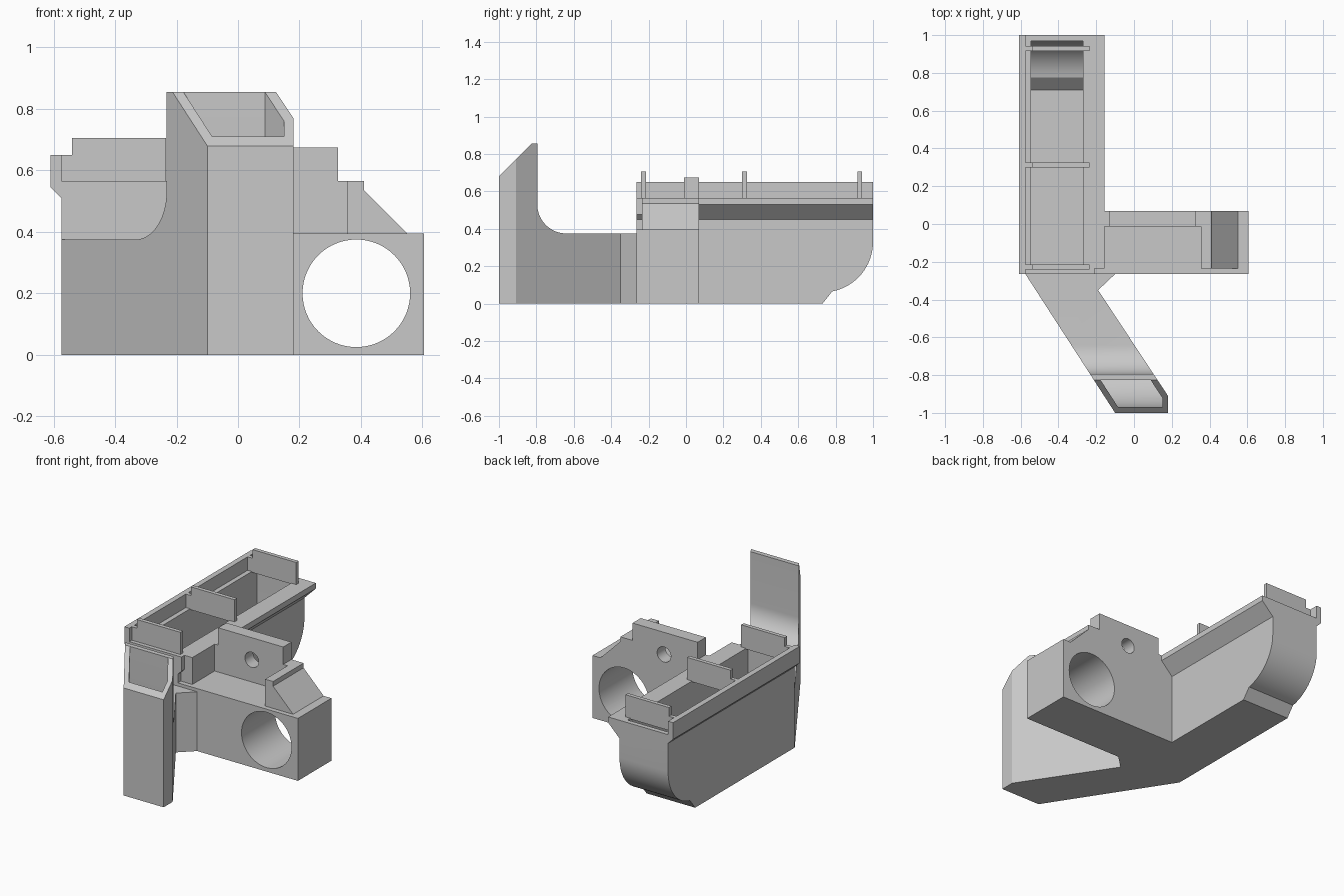
import bpy
import bmesh
from math import cos, sin, radians
from mathutils import Vector

cube = bpy.data.objects.get("Cube")
if cube:
    bpy.data.objects.remove(cube, do_unlink=True)

grey = bpy.data.materials.new("light_grey")
grey.use_nodes = True
grey.diffuse_color = (0.58, 0.58, 0.58, 1)
grey.node_tree.nodes["Principled BSDF"].inputs["Base Color"].default_value = (0.58, 0.58, 0.58, 1)


def prism(name, axis, points, lo, hi):
    """Extrude a 2D outline along an axis, from lo to hi."""
    place = {
        "x": lambda a, b, d: (d, a, b),
        "y": lambda a, b, d: (a, d, b),
        "z": lambda a, b, d: (a, b, d),
    }[axis]
    bm = bmesh.new()
    face = bm.faces.new([bm.verts.new(place(a, b, lo)) for a, b in points])
    ext = bmesh.ops.extrude_face_region(bm, geom=[face])
    verts = [g for g in ext["geom"] if isinstance(g, bmesh.types.BMVert)]
    bmesh.ops.translate(bm, verts=verts, vec=Vector(place(0, 0, hi - lo)))
    bmesh.ops.recalc_face_normals(bm, faces=bm.faces)
    mesh = bpy.data.meshes.new(name)
    bm.to_mesh(mesh)
    bm.free()
    mesh.materials.append(grey)
    obj = bpy.data.objects.new(name, mesh)
    bpy.context.collection.objects.link(obj)
    return obj


def rect(a0, b0, a1, b1):
    return [(a0, b0), (a1, b0), (a1, b1), (a0, b1)]


def arc(ca, cb, r, start, end, n=16):
    angles = [radians(start + (end - start) * i / n) for i in range(n + 1)]
    return [(ca + r * cos(t), cb + r * sin(t)) for t in angles]


def combine(target, tool, operation):
    """Apply a boolean to target and discard the tool."""
    mod = target.modifiers.new("boolean", "BOOLEAN")
    mod.operation = operation
    mod.solver = "EXACT"
    mod.object = tool
    bpy.context.view_layer.update()
    graph = bpy.context.evaluated_depsgraph_get()
    mesh = bpy.data.meshes.new_from_object(target.evaluated_get(graph))
    target.modifiers.clear()
    target.data = mesh
    bpy.data.objects.remove(tool, do_unlink=True)


# Trough: cross-section with flanges, trimmed by the rounded side profile
trough_section = [(-0.575, 0), (-0.575, 0.51), (-0.61, 0.545), (-0.61, 0.65),
                  (-0.575, 0.65), (-0.575, 0.565), (-0.155, 0.565),
                  (-0.155, 0.53), (-0.235, 0.45), (-0.235, 0)]
housing = prism("housing", "y", trough_section, -0.265, 1.0)
trough_side = [(-0.4, -0.1), (0.65, -0.1), (0.73, 0)]
trough_side += arc(0.73, 0.33, 0.27, -79, 0) + [(1.1, 0.33), (1.1, 0.8), (-0.4, 0.8)]
combine(housing, prism("trough_trim", "x", trough_side, -0.8, 0.2), "INTERSECT")
combine(housing, prism("flange_notch", "z", rect(-0.21, -0.3, -0.1, -0.235), 0.4, 0.7), "DIFFERENCE")

# Angled chute with its upright mouth
chute_plan = [(-0.575, -0.25), (-0.575, -0.265), (-0.1, -1), (0.18, -1),
              (0.18, -0.91), (-0.19, -0.35), (-0.1, -0.265), (-0.1, -0.25)]
chute = prism("chute", "z", chute_plan, 0, 1)
chute_side = [(-0.1, -0.1), (-1.1, -0.1), (-1.1, 0.58), (-0.825, 0.855), (-0.795, 0.855)]
chute_side += arc(-0.64, 0.53, 0.155, 180, 270) + [(-0.1, 0.375)]
combine(chute, prism("chute_trim", "x", chute_side, -0.8, 0.5), "INTERSECT")
combine(housing, chute, "UNION")

# Bracket block, filler beside the trough, back plate and gusset
combine(housing, prism("bracket", "y", rect(-0.25, 0, 0.605, 0.395), -0.265, 0.07), "UNION")
combine(housing, prism("filler", "y", rect(-0.25, 0.3, -0.155, 0.565), -0.235, 0.07), "UNION")
back_plate = [(-0.2, 0.3), (0.36, 0.3), (0.36, 0.565), (0.325, 0.565),
              (0.325, 0.675), (-0.13, 0.675), (-0.13, 0.565), (-0.2, 0.565)]
combine(housing, prism("back_plate", "y", back_plate, -0.012, 0.07), "UNION")
gusset = [(0.355, 0.3), (0.355, 0.565), (0.41, 0.565), (0.41, 0.535), (0.55, 0.395), (0.55, 0.3)]
combine(housing, prism("gusset", "y", gusset, -0.235, 0.07), "UNION")

# Trough cavity
cavity = [(-0.235, 0.03), (0.71, 0.03)] + arc(0.73, 0.33, 0.24, -79, 0)
cavity += [(0.97, 0.8), (-0.235, 0.8)]
combine(housing, prism("trough_cavity", "x", cavity, -0.545, -0.27), "DIFFERENCE")

# Curved passage from the mouth into the trough
passage_plan = [(-0.545, -0.2), (-0.545, -0.256), (-0.084, -0.97), (0.15, -0.97),
                (0.15, -0.92), (-0.226, -0.35), (-0.27, -0.284), (-0.27, -0.2)]
passage = prism("passage", "z", passage_plan, 0.01, 1.1)
passage_side = [(-0.1, 0.03)] + arc(-0.67, 0.33, 0.3, 270, 180) + [(-0.97, 1), (-0.825, 1)]
passage_side += arc(-0.64, 0.53, 0.185, 180, 270) + [(-0.1, 0.345)]
combine(passage, prism("passage_trim", "x", passage_side, -0.8, 0.5), "INTERSECT")
combine(housing, passage, "DIFFERENCE")

# Round holes through the bracket
for x, z, r in ((0.385, 0.2, 0.175), (0.105, 0.535, 0.048)):
    hole = prism("hole", "y", arc(x, z, r, 0, 360, 64)[:-1], -0.12 if r < 0.1 else -0.4, 0.2)
    combine(housing, hole, "DIFFERENCE")

# Cross dividers over the trough
divider = [(-0.575, 0.56), (-0.575, 0.65), (-0.54, 0.65), (-0.54, 0.705),
           (-0.235, 0.705), (-0.235, 0.56)]
parts = [housing]
for name, y in (("front_divider", -0.24), ("middle_divider", 0.3), ("rear_divider", 0.917)):
    parts.append(prism(name, "y", divider, y, y + 0.025))

# Smooth the curves and keep the edges sharp
for obj in bpy.context.selected_objects:
    obj.select_set(False)
for obj in parts:
    obj.select_set(True)
bpy.context.view_layer.objects.active = housing
bpy.ops.object.shade_smooth_by_angle(angle=radians(25))
